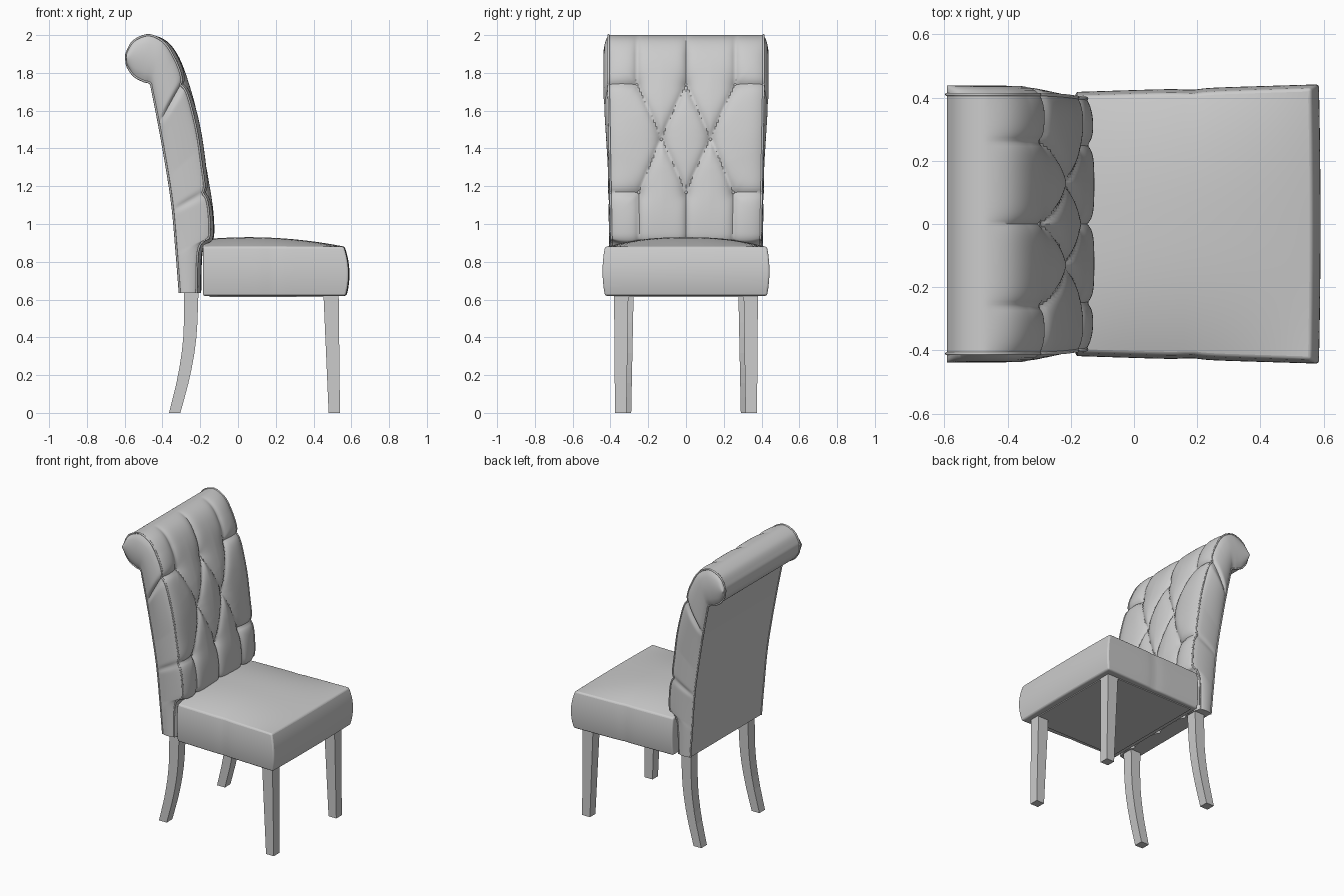
import bpy, bmesh, math
from mathutils import Vector

if "Cube" in bpy.data.objects:
    bpy.data.objects.remove(bpy.data.objects["Cube"])


def finish(name, bm, smooth=True, angle=40):
    bmesh.ops.recalc_face_normals(bm, faces=bm.faces)
    me = bpy.data.meshes.new(name)
    bm.to_mesh(me)
    bm.free()
    ob = bpy.data.objects.new(name, me)
    bpy.context.collection.objects.link(ob)
    if smooth:
        bpy.ops.object.select_all(action='DESELECT')
        ob.select_set(True)
        bpy.context.view_layer.objects.active = ob
        bpy.ops.object.shade_smooth_by_angle(angle=math.radians(angle))
    return ob


def loft(name, rings, smooth=True):
    bm = bmesh.new()
    vs = [[bm.verts.new(p) for p in r] for r in rings]
    n = len(rings[0])
    for a, b in zip(vs, vs[1:]):
        for k in range(n):
            bm.faces.new((a[k], a[(k + 1) % n], b[(k + 1) % n], b[k]))
    bm.faces.new(vs[0])
    bm.faces.new(vs[-1])
    return finish(name, bm, smooth)


def smooth_path(pts, count):
    """Catmull-Rom curve through pts, resampled at even spacing."""
    P = [Vector(p) for p in pts]
    P = [2 * P[0] - P[1]] + P + [2 * P[-1] - P[-2]]
    d = []
    for a, b, c, e in zip(P, P[1:], P[2:], P[3:]):
        for k in range(30):
            t = k / 30
            d.append(0.5 * (2 * b + (c - a) * t + (2 * a - 5 * b + 4 * c - e) * t * t
                            + (3 * b - a - 3 * c + e) * t ** 3))
    d.append(P[-2])
    acc = [0]
    for a, b in zip(d, d[1:]):
        acc.append(acc[-1] + (b - a).length)
    out, j = [], 0
    for i in range(count):
        s = acc[-1] * i / (count - 1)
        while j < len(d) - 2 and acc[j + 1] < s:
            j += 1
        out.append(d[j].lerp(d[j + 1], (s - acc[j]) / max(1e-9, acc[j + 1] - acc[j])))
    return out


# Scrolled backrest profile in x, z: front line and rear line
N = 150
front = smooth_path([(-.195, .635), (-.185, .86), (-.135, .91), (-.125, .98), (-.135, 1.12), (-.165, 1.3),
                     (-.195, 1.5), (-.25, 1.72), (-.31, 1.88), (-.38, 1.97), (-.47, 2.0), (-.55, 1.97),
                     (-.587, 1.91), (-.592, 1.885)], N)
rear = smooth_path([(-.308, .635), (-.325, .85), (-.35, 1.12), (-.40, 1.43), (-.452, 1.70), (-.465, 1.745),
                    (-.50, 1.757), (-.55, 1.785), (-.585, 1.835), (-.592, 1.875)], N)

# Tufting layout in y, z
top_row = [(-.26, 1.75), (0, 1.75), (.26, 1.75)]
mid_row = [(-.13, 1.46), (.13, 1.46)]
low_row = [(-.25, 1.17), (0, 1.17), (.25, 1.17)]
buttons = [Vector(p) for p in top_row + mid_row + low_row]
creases = []
for m, (my, mz) in enumerate(mid_row):
    for row in (top_row, low_row):
        creases += [((my, mz), row[m]), ((my, mz), row[m + 1])]
creases += [(p, (p[0], 2.1)) for p in top_row] + [(p, (p[0], .6)) for p in low_row]
for row in (top_row, low_row):
    creases += [(row[0], (-.45, row[0][1])), (row[2], (.45, row[2][1]))]
creases = [(Vector(a), Vector(b)) for a, b in creases]


def half_width(z):
    return .39 + .02 * min(1, (z - .63) / 1.1)


def sink(y, p):
    """How far the padded front is pulled in at a point."""
    fade = max(0, min(1, (p.x + .47) / .15))
    q = Vector((y, p.y))
    near = 9
    for a, b in creases:
        ab = b - a
        t = max(0, min(1, (q - a).dot(ab) / ab.dot(ab)))
        near = min(near, (a + ab * t - q).length)
    knob = min((q - b).length for b in buttons)
    edge = abs(y) / half_width(p.y)
    d = .022 * math.exp(-near / .022) + .028 * math.exp(-knob / .05) + .025 * edge ** 10
    return fade * min(d, .055)


def padded(i, y):
    p = front[i]
    t = (front[min(i + 1, N - 1)] - front[max(i - 1, 0)]).normalized()
    q = p + Vector((-t.y, t.x)) * sink(y, p)
    return Vector((q.x, y, q.y))


# Backrest: each ring runs across front, side, rear, side
NY, NR, NS = 90, 24, 10
rings, edges = [], []
for i in range(N):
    f, r = front[i], rear[i]
    w, wr = half_width(f.y), half_width(r.y)
    ring = [padded(i, w * (2 * k / NY - 1)) for k in range(NY + 1)]
    fe = ring[-1].copy()
    re = Vector((r.x, wr, r.y))
    bulge = .012 + .016 * max(0, min(1, (f.y - 1.4) / .4))
    bulge *= 1 - .6 * math.exp(-((f.y - 1.17) / .02) ** 2) - .6 * math.exp(-((f.y - 1.75) / .02) ** 2)
    side = []
    for k in range(1, NS):
        p = fe.lerp(re, k / NS)
        p.y += bulge * math.sin(math.pi * k / NS) ** .6
        side.append(p)
    ring += side
    ring += [Vector((r.x, wr * (1 - 2 * k / NR), r.y)) for k in range(NR + 1)]
    ring += [Vector((p.x, -p.y, p.z)) for p in reversed(side)]
    rings.append(ring)
    edges.append((fe, re))
loft("backrest", rings)

# Piping along the side edges
for s, label in ((1, "left"), (-1, "right")):
    path = [e[0] for e in edges] + [e[1] for e in reversed(edges)]
    cu = bpy.data.curves.new("piping", 'CURVE')
    cu.dimensions = '3D'
    cu.bevel_depth = .006
    cu.bevel_resolution = 1
    sp = cu.splines.new('POLY')
    sp.points.add(len(path) - 1)
    for pt, p in zip(sp.points, path):
        pt.co = (p.x, s * p.y, p.z, 1)
    bpy.context.collection.objects.link(bpy.data.objects.new("piping_" + label, cu))

# Tuft buttons
for n, b in enumerate(buttons):
    i = min(range(N), key=lambda k: abs(front[k].y - b.y))
    bm = bmesh.new()
    bmesh.ops.create_uvsphere(bm, u_segments=12, v_segments=8, radius=.009)
    bmesh.ops.translate(bm, verts=bm.verts, vec=padded(i, b.x))
    finish("button_%d" % (n + 1), bm)

# Crowned seat cushion
bm = bmesh.new()
bmesh.ops.create_cube(bm, size=2)
bmesh.ops.subdivide_edges(bm, edges=bm.edges[:], cuts=25, use_grid_fill=True)
for v in bm.verts:
    u, t, w = v.co
    crown = .05 * (1 - ((u + .35) / 1.35) ** 2) * (1 - abs(t) ** 2.5)
    x = .19 + .375 * u + max(0, u) * (.02 * (1 - w * w) + .005 * (1 - t * t) - .005 * w)
    seam = .007 * math.exp(-abs(x - .18) / .03)
    y = t * (.405 + .012 * (u + 1) + .013 * (1 - w * w) - seam)
    z = .75 + .13 * w + max(0, w) * crown
    v.co = (x, y, z)
seat = finish("seat", bm)
bev = seat.modifiers.new("round", 'BEVEL')
bev.width = .022
bev.segments = 3
bev.limit_method = 'ANGLE'
bev.angle_limit = math.radians(50)

# Dust cover under the seat
bm = bmesh.new()
bmesh.ops.create_cube(bm, size=1)
for v in bm.verts:
    v.co = (.19 + v.co.x * .68, v.co.y * .76, .62 + v.co.z * .012)
finish("underside_panel", bm, smooth=False)


def leg(name, s, stations):
    """Square leg from stations of z, x range, y range."""
    loft(name, [[(x0, s * y0, z), (x1, s * y0, z), (x1, s * y1, z), (x0, s * y1, z)]
                for z, x0, x1, y0, y1 in stations], smooth=False)


# Tapered front legs and curved rear legs
for s, label in ((1, "left"), (-1, "right")):
    leg("front_leg_" + label, s, [(0, .48, .54, .315, .376), (.64, .452, .533, .305, .381)])
    curve = smooth_path([(-.335, 0), (-.285, .2), (-.255, .4), (-.247, .64)], 9)
    leg("rear_leg_" + label, s, [(p.y, p.x - .03 - .012 * p.y, p.x + .03 + .012 * p.y,
                                  .29 - .02 * p.y, .352) for p in curve])
